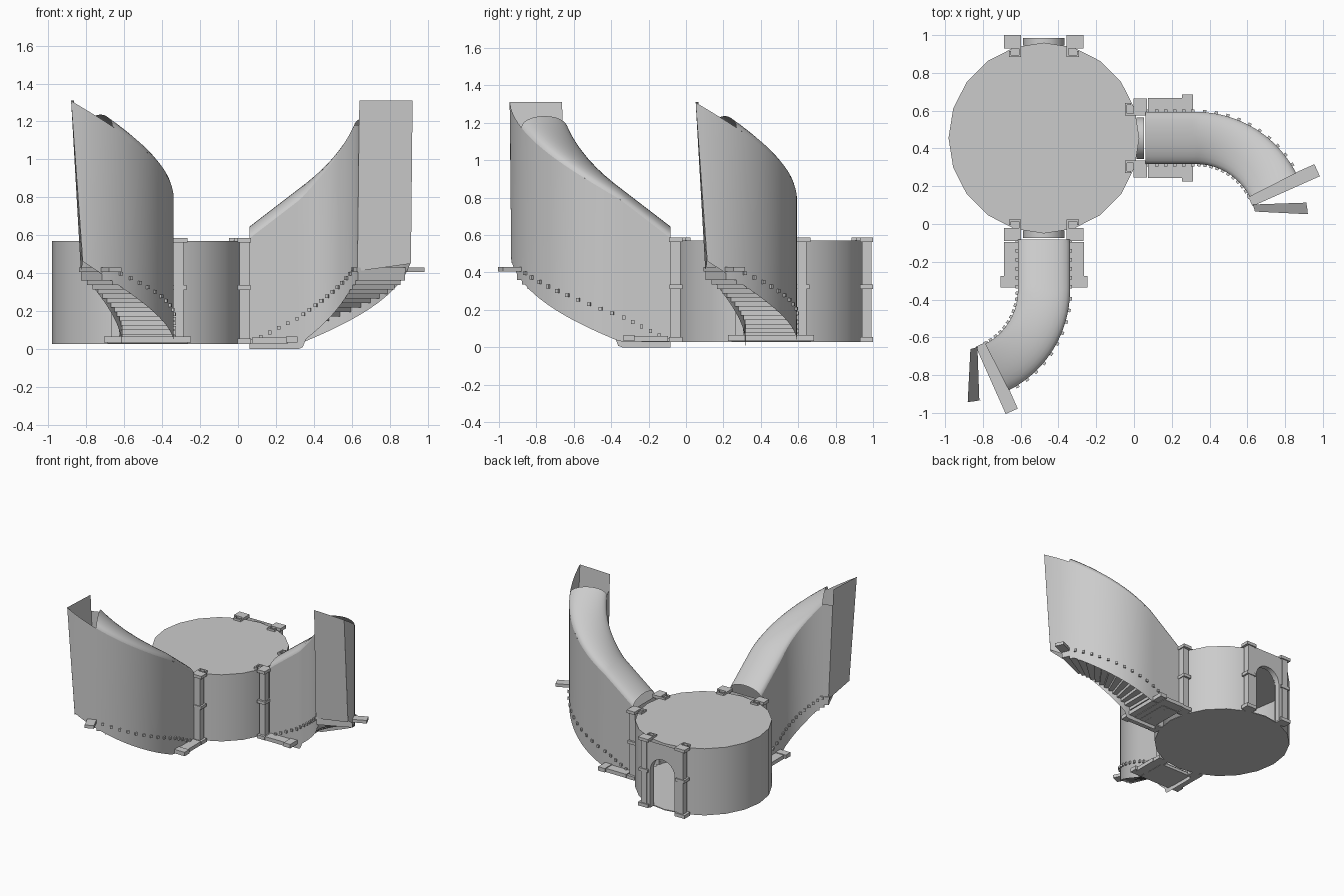
import bpy, bmesh, math
from mathutils import Matrix, Vector

cube = bpy.data.objects.get("Cube")
if cube:
    bpy.data.objects.remove(cube, do_unlink=True)

stone = bpy.data.materials.new("grey_stone")
stone.use_nodes = True
GREY = (0.6, 0.6, 0.6, 1)
stone.diffuse_color = GREY
stone.node_tree.nodes["Principled BSDF"].inputs["Base Color"].default_value = GREY

HUB = Matrix.Translation((-0.477, 0.455, 0))
RADIUS, FLOOR, ROOF = 0.505, 0.027, 0.57
MID, HALF = 0.455, 0.138          # stair centreline radius, half width
BEND = 0.807                      # distance from hub where the bend starts
STEP = math.radians(1) * MID      # length of one station along the path


def finish(name, bm, world, smooth=False):
    mesh = bpy.data.meshes.new(name)
    bm.to_mesh(mesh)
    bm.free()
    mesh.materials.append(stone)
    ob = bpy.data.objects.new(name, mesh)
    bpy.context.collection.objects.link(ob)
    ob.matrix_world = world
    if smooth:
        bpy.ops.object.select_all(action='DESELECT')
        ob.select_set(True)
        bpy.context.view_layer.objects.active = ob
        bpy.ops.object.shade_smooth_by_angle(angle=math.radians(35))
    return ob


def box(bm, lo, hi, frame=Matrix()):
    lo, hi = Vector(lo), Vector(hi)
    place = Matrix.Translation((lo + hi) / 2) @ Matrix.Diagonal((hi - lo).to_4d())
    bmesh.ops.create_cube(bm, size=1, matrix=frame @ place)


def sheet(bm, rows):
    grid = [[bm.verts.new(p) for p in row] for row in rows]
    for a, b in zip(grid, grid[1:]):
        for i in range(len(a) - 1):
            bm.faces.new((a[i], b[i], b[i + 1], a[i + 1]))


def arch(half, spring):
    pts = [(-half, FLOOR)]
    pts += [(-half * math.cos(math.pi * i / 12), spring + half * math.sin(math.pi * i / 12))
            for i in range(13)]
    return pts + [(half, FLOOR)]


def frame(t):
    # Path frame: straight before station 0, then one degree of bend per station
    if t < 0:
        return Matrix.Translation((BEND + t * STEP, 0, 0))
    return (Matrix.Translation((BEND, -MID, 0)) @ Matrix.Rotation(-math.radians(t), 4, 'Z')
            @ Matrix.Translation((0, MID, 0)))


def at(t, off, z):
    return frame(t) @ Vector((0, off, z))


def top(t):
    return 0.79 + 0.0061 * t


def bottom(t):
    t = max(t, 0)
    return 0.03 + 0.0042 * t + 0.000016 * t * t


def stations(end, count=34):
    return [-34 + (end + 34) * i / count for i in range(count + 1)]


doors = {"right": 0, "front": -90, "back": 90}
place = {k: HUB @ Matrix.Rotation(math.radians(a), 4, 'Z') for k, a in doors.items()}

# Round room: hollow drum with arched openings
cutters = []


def drum(name, radius, z0, z1):
    bm = bmesh.new()
    bmesh.ops.create_cone(bm, cap_ends=True, segments=20, radius1=radius, radius2=radius,
                          depth=z1 - z0, matrix=Matrix.Translation((0, 0, (z0 + z1) / 2))
                          @ Matrix.Rotation(math.pi / 2, 4, 'Z'))
    return finish(name, bm, HUB)


room = drum("round_room", RADIUS, FLOOR, ROOF)
cutters.append(drum("room_hollow", RADIUS - 0.008, FLOOR + 0.006, ROOF - 0.006))
for side, world in place.items():
    bm = bmesh.new()
    face = bm.faces.new([bm.verts.new((0.42, v, max(z, FLOOR + 0.007)))
                         for v, z in arch(0.11, 0.335)])
    out = bmesh.ops.extrude_face_region(bm, geom=[face])["geom"]
    bmesh.ops.translate(bm, vec=(0.12, 0, 0),
                        verts=[g for g in out if isinstance(g, bmesh.types.BMVert)])
    bmesh.ops.recalc_face_normals(bm, faces=bm.faces)
    cutters.append(finish("door_cutter_" + side, bm, world))
bpy.context.view_layer.update()
bpy.ops.object.select_all(action='DESELECT')
room.select_set(True)
bpy.context.view_layer.objects.active = room
for cutter in cutters:
    cutter.hide_render = True
    mod = room.modifiers.new("cut", 'BOOLEAN')
    mod.operation, mod.solver, mod.object = 'DIFFERENCE', 'EXACT', cutter
    bpy.ops.object.modifier_apply(modifier=mod.name)
for cutter in cutters:
    bpy.data.objects.remove(cutter, do_unlink=True)
bpy.ops.object.shade_smooth_by_angle(angle=math.radians(35))

# Door surrounds
for side, world in place.items():
    outline = arch(0.11, 0.335)
    bm = bmesh.new()
    sheet(bm, [[(0.53, v, z), (0.53, v, ROOF)] for v, z in outline[1:-1]])
    for s in (-1, 1):
        sheet(bm, [[(0.53, s * v, FLOOR), (0.53, s * v, ROOF)] for v in (0.11, 0.165)])
    sheet(bm, [[(0.49, v, z), (0.53, v, z)] for v, z in outline])
    finish(side + "_arch", bm, world, True)

    bm = bmesh.new()
    for s in (-1, 1):
        def part(u0, u1, v0, v1, z0, z1):
            a, b = sorted((s * v0, s * v1))
            box(bm, (u0, a, z0), (u1, b, z1))
        part(0.485, 0.537, 0.14, 0.19, FLOOR, ROOF)
        part(0.475, 0.546, 0.12, 0.21, FLOOR, 0.055)
        part(0.475, 0.544, 0.125, 0.205, 0.312, 0.336)
        part(0.475, 0.546, 0.12, 0.21, 0.562, 0.586)
        part(0.43, 0.441, 0.12, 0.185, 0.562, 0.586)
        part(0.43, 0.475, 0.12, 0.131, 0.562, 0.586)
        part(0.43, 0.46, 0.174, 0.185, 0.562, 0.586)
    finish(side + "_columns", bm, world)

# Curved covered stairs
for side in ("right", "front"):
    world = place[side]

    bm = bmesh.new()
    sheet(bm, [[at(min(t, 79), HALF, bottom(min(t, 79))), at(t, HALF, top(t))]
               for t in stations(85)])
    finish(side + "_outer_wall", bm, world, True)

    bm = bmesh.new()
    sheet(bm, [[at(min(t, 71), -HALF, bottom(min(t, 71)) - (0.03 if t < 3 else 0)),
                at(t, -HALF, min(top(t), 1.18))] for t in stations(77)])
    finish(side + "_inner_wall", bm, world, True)

    bm = bmesh.new()
    arc = [math.pi * i / 12 for i in range(13)]
    sheet(bm, [[at(t, -HALF * math.cos(a), top(t) + 0.062 * math.sin(a)) for a in arc]
               for t in stations(63)])
    finish(side + "_vault", bm, world, True)

    bm = bmesh.new()
    sheet(bm, [[at(71, -HALF, 0.41), at(78, -HALF, 1.31)],
               [at(79, HALF, 0.45), at(85, HALF, 1.31)]])
    finish(side + "_end_panel", bm, world)

    # Steps with thin nosings that poke through the walls
    bm = bmesh.new()
    count = 16
    for i in range(count + 1):
        t = -30 + 96 * i / count
        z = 0.05 + 0.38 * i / count
        box(bm, (-0.028, -0.136, max(z - 0.07, FLOOR)), (0.028, 0.136, z), frame(t))
        box(bm, (-0.028, -0.15, z - 0.02), (-0.01, 0.15, z), frame(t))
    box(bm, (-0.035, -0.145, 0.405), (0.035, 0.245, 0.43), frame(66))
    finish(side + "_steps", bm, world)

    # Wide landing at the foot
    bm = bmesh.new()
    box(bm, (0.55, -0.212, 0.03), (0.74, 0.212, 0.06))
    box(bm, (0.73, -0.23, 0.034), (0.79, 0.23, 0.066))
    finish(side + "_landing", bm, world)
